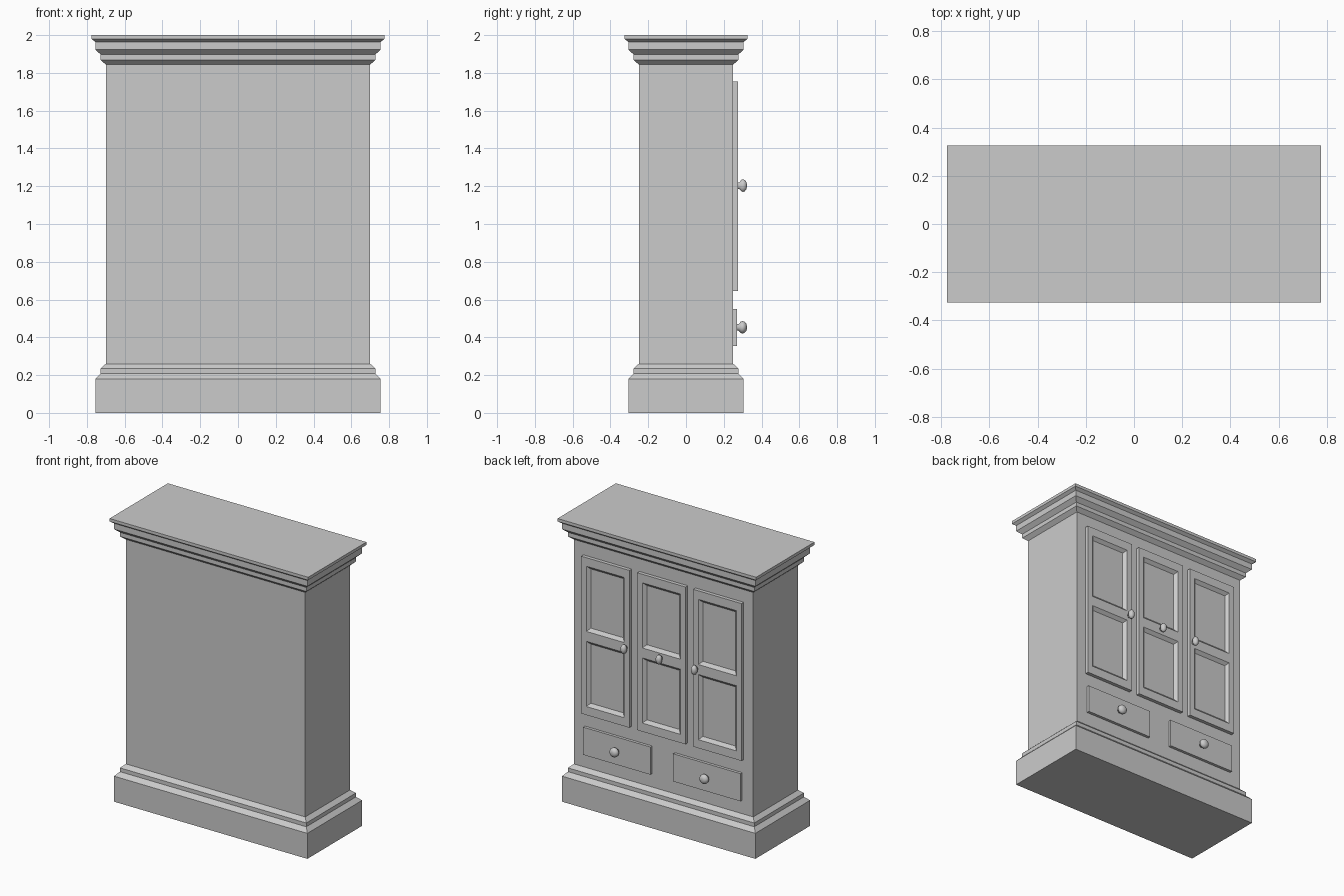
import bpy, bmesh, math
from mathutils import Matrix, Vector

if "Cube" in bpy.data.objects:
    bpy.data.objects.remove(bpy.data.objects["Cube"])

HX, HY = 0.70, 0.25          # carcass half width and half depth


def finish(name, bm):
    bmesh.ops.recalc_face_normals(bm, faces=bm.faces)
    me = bpy.data.meshes.new(name)
    bm.to_mesh(me)
    bm.free()
    ob = bpy.data.objects.new(name, me)
    bpy.context.collection.objects.link(ob)
    return ob


def moulding(name, profile, cap_bottom=False, cap_top=False):
    """Sweep an (overhang, z) profile around the rectangular carcass."""
    bm = bmesh.new()
    rings = [[bm.verts.new((sx * (HX + o), sy * (HY + o), z))
              for sx, sy in ((-1, -1), (1, -1), (1, 1), (-1, 1))]
             for o, z in profile]
    for a, b in zip(rings, rings[1:]):
        for i in range(4):
            j = (i + 1) % 4
            bm.faces.new((a[i], a[j], b[j], b[i]))
    if cap_bottom:
        bm.faces.new(rings[0][::-1])
    if cap_top:
        bm.faces.new(rings[-1])
    return finish(name, bm)


def door(name, cx):
    """Slab with two panels sunk behind sloped edges."""
    xs = [cx + d for d in (-0.188, -0.148, 0.148, 0.188)]
    zs = [0.645, 0.705, 1.165, 1.235, 1.695, 1.755]
    bm = bmesh.new()
    v = [[bm.verts.new((x, 0.275, z)) for x in xs] for z in zs]
    panels = []
    for r in range(5):
        for c in range(3):
            f = bm.faces.new((v[r][c], v[r + 1][c], v[r + 1][c + 1], v[r][c + 1]))
            if c == 1 and r in (1, 3):
                panels.append(f)
    bm.normal_update()
    # slab edges back to the carcass
    border = [e for e in bm.edges if e.is_boundary]
    ext = bmesh.ops.extrude_edge_only(bm, edges=border)
    for g in ext["geom"]:
        if isinstance(g, bmesh.types.BMVert):
            g.co.y = HY
    # sunken panels
    for f in panels:
        outer = set(f.verts)
        bmesh.ops.inset_individual(bm, faces=[f], thickness=0.03)
        for p in f.verts:
            p.co.y = 0.255
    return finish(name, bm)


def drawer(name, cx):
    bm = bmesh.new()
    bmesh.ops.create_cube(bm, size=1, matrix=Matrix.Translation((cx, 0.26, 0.4525))
                          @ Matrix.Diagonal((0.525, 0.02, 0.195, 1)))
    return finish(name, bm)


def knob(name, x, y, z, width=1.0):
    """Turned knob pointing along +y."""
    profile = [(0.016, 0), (0.018, 0.008), (0.031, 0.019), (0.033, 0.027),
               (0.030, 0.036), (0.020, 0.044), (0.009, 0.047)]
    length = (0.322 - y) / 0.047
    n = 20
    bm = bmesh.new()
    rings = [[bm.verts.new((x + width * r * math.cos(k * math.tau / n), y + d * length,
                            z + r * math.sin(k * math.tau / n))) for k in range(n)]
             for r, d in profile]
    for a, b in zip(rings, rings[1:]):
        for i in range(n):
            j = (i + 1) % n
            bm.faces.new((a[i], a[j], b[j], b[i]))
    bm.faces.new(rings[0][::-1])
    bm.faces.new(rings[-1])
    ob = finish(name, bm)
    ob.data.shade_smooth()
    return ob


# Carcass, plinth and cornice
moulding("carcass", [(0, 0.26), (0, 1.844)])
moulding("plinth", [(0.055, 0), (0.055, 0.18), (0.027, 0.208), (0.027, 0.235), (0, 0.26)],
         cap_bottom=True)
moulding("cornice", [(0, 1.844), (0.027, 1.868), (0.027, 1.897), (0.055, 1.923),
                     (0.055, 1.964), (0.075, 1.979), (0.075, 2.0)], cap_top=True)

# Three doors with oval knobs
for side, cx, kx in (("left", -0.4375, -0.275), ("middle", 0, 0), ("right", 0.4375, 0.275)):
    door(side + "_door", cx)
    knob(side + "_door_knob", kx, 0.275, 1.203, 0.65)

# Two drawers with round knobs
for side, s in (("left", -1), ("right", 1)):
    drawer(side + "_drawer", s * 0.351)
    knob(side + "_drawer_knob", s * 0.351, 0.27, 0.453)
